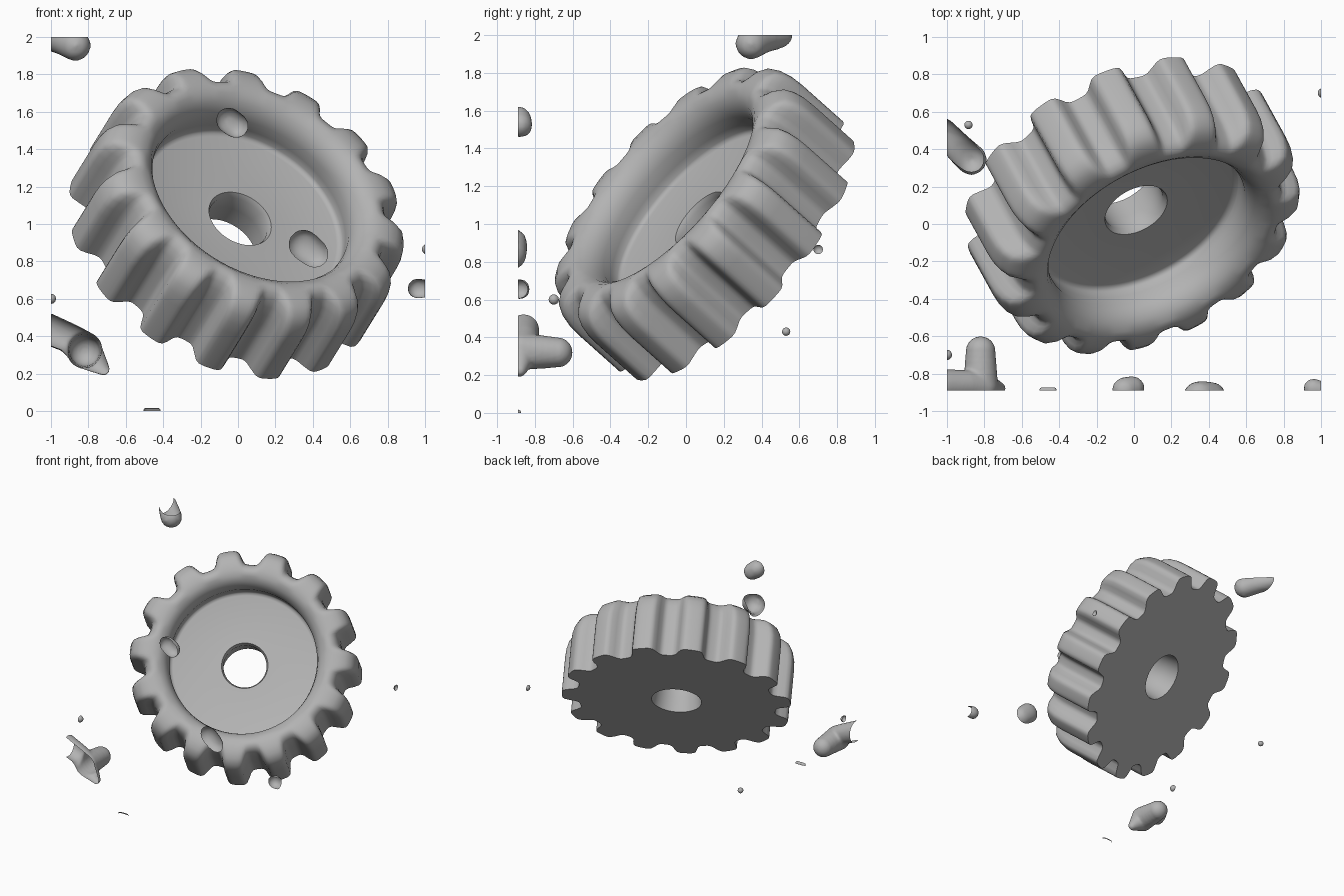
import bpy, bmesh, math
from mathutils import Matrix, Vector

cube = bpy.data.objects.get("Cube")
if cube:
    bpy.data.objects.remove(cube, do_unlink=True)

grey = bpy.data.materials.new("plain_grey")
grey.use_nodes = True
grey.diffuse_color = (0.45, 0.45, 0.45, 1)
grey.node_tree.nodes["Principled BSDF"].inputs["Base Color"].default_value = (0.45, 0.45, 0.45, 1)


def add_object(name, bm):
    mesh = bpy.data.meshes.new(name)
    bm.to_mesh(mesh)
    bm.free()
    mesh.materials.append(grey)
    obj = bpy.data.objects.new(name, mesh)
    bpy.context.collection.objects.link(obj)
    return obj


def shade(obj, degrees):
    bpy.ops.object.select_all(action='DESELECT')
    obj.select_set(True)
    bpy.context.view_layer.objects.active = obj
    bpy.ops.object.shade_smooth_by_angle(angle=math.radians(degrees))


# Gear wheel: a closed profile of radius and height, swept round with toothed rim
TEETH, STEPS = 15, 20
PHASE = math.radians(4.8)
UNEVEN = 0.9  # teeth stand slightly closer together on the lower half
CREST = 0.65
profile = [(0.193, -0.222), (0.18, -0.1), (0.167, 0.0), (0.18, 0.03), (0.555, 0.03),
           (0.575, 0.037), (0.583, 0.055), (0.58, 0.10), (0.573, 0.17), (0.585, 0.22),
           (0.61, 0.265), (0.65, 0.295), (0.70, 0.305), (0.75, 0.303), (0.80, 0.29),
           (0.845, 0.26), (0.872, 0.21), (0.886, 0.15), (0.89, 0.08), (0.89, -0.222)]


def tooth_radius(r, angle):
    if r <= CREST:
        return r
    turn = TEETH * (angle - PHASE) + UNEVEN * math.cos(angle)
    wave = math.tanh(2.4 * math.cos(turn) + 0.3)
    return CREST + (r - CREST) * (0.74 + 0.26 * wave)


bm = bmesh.new()
rings = []
count = TEETH * STEPS
for i in range(count):
    a = math.tau * i / count
    ring = []
    for r, h in profile:
        rr = tooth_radius(r, a)
        ring.append(bm.verts.new((rr * math.cos(a), rr * math.sin(a), h)))
    rings.append(ring)
for i, ring in enumerate(rings):
    after = rings[(i + 1) % count]
    for j in range(len(profile)):
        k = (j + 1) % len(profile)
        bm.faces.new((ring[j], after[j], after[k], ring[k]))
bmesh.ops.recalc_face_normals(bm, faces=bm.faces)

# Lean the wheel back and turn it to one side
n = Vector((0.38, -0.69, 0.615)).normalized()
u = Vector((0, 0, 1)).cross(n).normalized()
v = n.cross(u)
pose = Matrix((u, v, n)).transposed().to_4x4()
bm.transform(Matrix.Translation((0, 0.095, 1.01)) @ pose)
shade(add_object("gear_wheel", bm), 50)

# Loose fragments: chains of balls (x, y, z, radius), merged and cut open at the bounds
fragments = {
    "upper_fragment": [(-0.87, 0.345, 1.955, 0.085), (-0.93, 0.40, 1.98, 0.08),
                       (-1.02, 0.50, 2.0, 0.07)],
    "branched_fragment": [(-0.72, -0.88, 0.225, 0.035), (-0.82, -0.88, 0.32, 0.095),
                          (-0.82, -0.68, 0.32, 0.08), (-0.82, -0.87, 0.33, 0.095),
                          (-0.90, -0.86, 0.39, 0.08), (-1.02, -0.86, 0.44, 0.085)],
    "front_upper_fragment": [(-0.05, -0.89, 1.555, 0.072), (-0.01, -0.88, 1.525, 0.07)],
    "front_lower_fragment": [(0.35, -0.93, 0.89, 0.095), (0.41, -0.93, 0.84, 0.09)],
    "corner_fragment": [(0.96, -0.88, 0.655, 0.055), (1.0, -0.89, 0.655, 0.05)],
    "right_speck": [(1.01, 0.70, 0.865, 0.027)],
    "left_speck": [(-1.0, -0.70, 0.60, 0.027)],
    "back_speck": [(-0.885, 0.53, 0.43, 0.022)],
    "bottom_speck": [(-0.49, -0.89, 0, 0.018), (-0.43, -0.89, 0, 0.018)],
}
bounds = [((-1, 0, 0), (-1, 0, 0)), ((1, 0, 0), (1, 0, 0)),
          ((0, -0.89, 0), (0, -1, 0)), ((0, 0, 0), (0, 0, -1)), ((0, 0, 2), (0, 0, 1))]
BETWEEN = 6

for name, chain in fragments.items():
    balls = [Vector(chain[0])]
    for start, end in zip(chain, chain[1:]):
        balls += [Vector(start).lerp(Vector(end), (s + 1) / BETWEEN) for s in range(BETWEEN)]
    bm = bmesh.new()
    for ball in balls:
        bmesh.ops.create_icosphere(bm, subdivisions=3, radius=ball[3],
                                   matrix=Matrix.Translation(ball.to_3d()))
    source = add_object(name, bm)
    if len(chain) > 1:
        remesh = source.modifiers.new("merge", 'REMESH')
        remesh.mode = 'VOXEL'
        remesh.voxel_size = min(b[3] for b in chain) / 4
        soften = source.modifiers.new("soften", 'SMOOTH')
        soften.iterations = 8
    graph = bpy.context.evaluated_depsgraph_get()
    merged = bpy.data.meshes.new_from_object(source.evaluated_get(graph))
    source.modifiers.clear()
    bm = bmesh.new()
    bm.from_mesh(merged)
    bpy.data.meshes.remove(merged)
    for point, normal in bounds:
        bmesh.ops.bisect_plane(bm, geom=bm.verts[:] + bm.edges[:] + bm.faces[:],
                               plane_co=point, plane_no=normal, clear_outer=True)
    bm.to_mesh(source.data)
    bm.free()
    shade(source, 60)
